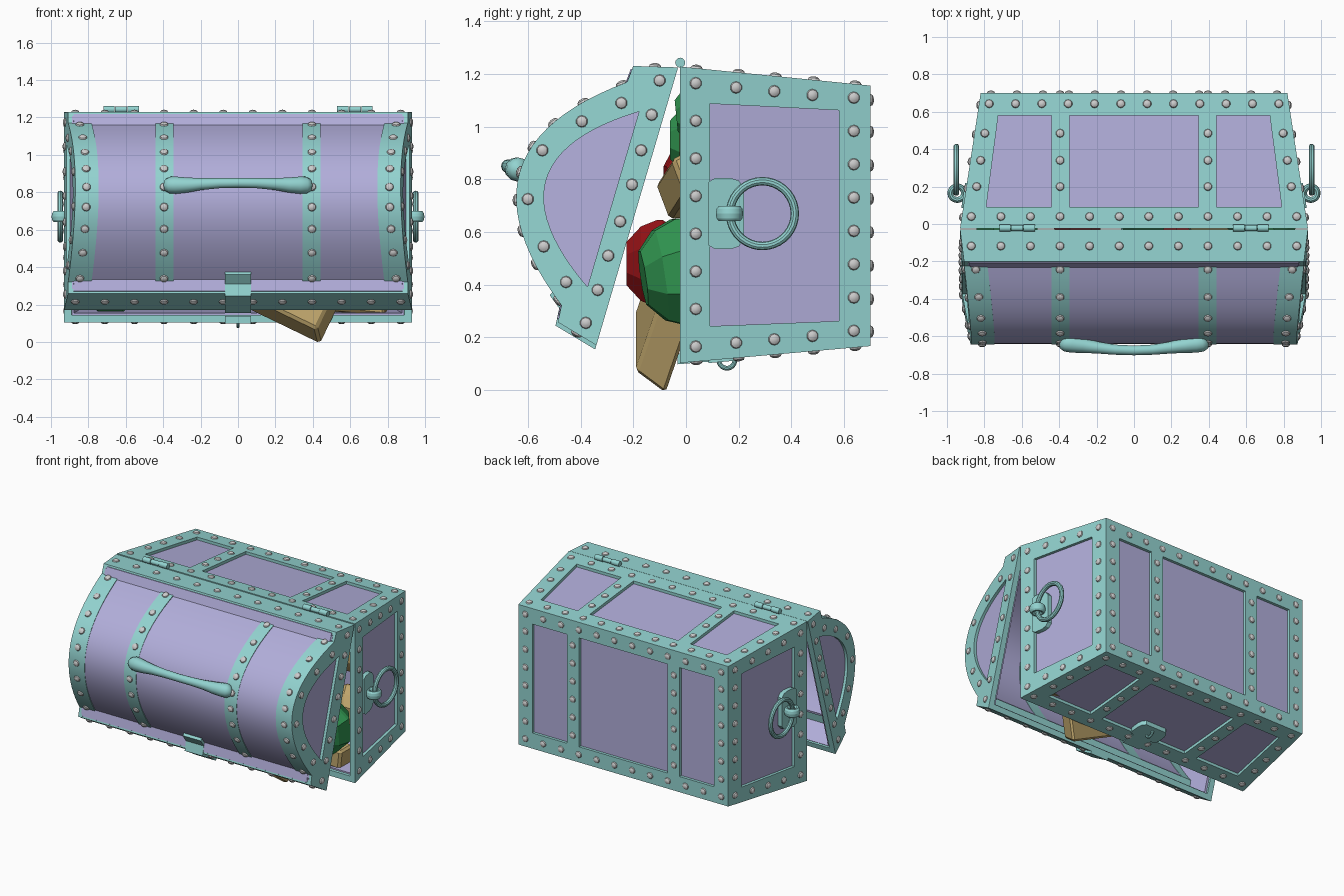
import bpy, bmesh, math, random
from mathutils import Vector as V, Matrix, Euler

if "Cube" in bpy.data.objects:
    bpy.data.objects.remove(bpy.data.objects["Cube"])

def mat(name, c):
    m = bpy.data.materials.new(name)
    m.diffuse_color = (*c, 1)
    m.use_nodes = True
    m.node_tree.nodes["Principled BSDF"].inputs["Base Color"].default_value = m.diffuse_color
    return m
TEAL = mat("teal", (.29, .65, .63))
PURPLE = mat("lilac", (.44, .42, .70))
GOLD = mat("gold", (.52, .38, .15))
GREEN = mat("green", (.03, .30, .08))
RED = mat("red", (.30, .006, .008))

def smooth(o):
    bpy.ops.object.select_all(action='DESELECT')
    o.select_set(True)
    bpy.context.view_layer.objects.active = o
    bpy.ops.object.shade_smooth_by_angle(angle=math.radians(32))

def finish(bm, name, m=None, soft=True):
    bmesh.ops.remove_doubles(bm, verts=bm.verts, dist=1e-6)
    bmesh.ops.recalc_face_normals(bm, faces=bm.faces)
    me = bpy.data.meshes.new(name)
    bm.to_mesh(me)
    bm.free()
    o = bpy.data.objects.new(name, me)
    bpy.context.collection.objects.link(o)
    if m:
        me.materials.append(m)
    if soft:
        smooth(o)
    return o

def loft(bm, secs, closed=False):
    """Join equal-length cross-sections into a tube, capped unless closed."""
    rows = [[bm.verts.new(p) for p in s] for s in secs]
    n, k = len(rows), len(rows[0])
    for i in range(n if closed else n - 1):
        a, b = rows[i], rows[(i + 1) % n]
        for j in range(k):
            bm.faces.new((a[j], a[(j + 1) % k], b[(j + 1) % k], b[j]))
    if not closed:
        bm.faces.new(rows[0])
        bm.faces.new(rows[-1])

def prism(bm, pts, vec):
    pts = [V(p) for p in pts]
    loft(bm, [pts, [p + V(vec) for p in pts]])

def rivet(p, nrm, r=.023):
    q = V(nrm).normalized().to_track_quat('Z', 'Y').to_matrix().to_4x4()
    M = Matrix.Translation(p) @ q @ Matrix.Diagonal((1, 1, .6, 1))
    bmesh.ops.create_uvsphere(rivets, u_segments=10, v_segments=6, radius=r, matrix=M)

def spread(a, b, n):
    return [a + (b - a) * i / (n - 1) for i in range(n)]

frame, panels, rivets = bmesh.new(), bmesh.new(), bmesh.new()

# ---- body: tapered box with its open side facing the front ----
Y0, Y1, T = -.023, .70, .04
def hx(y): return .93 - .11 * (y - Y0) / (Y1 - Y0)
def zz(y, k):
    t = (y - Y0) / (Y1 - Y0)
    return 1.228 - .072 * t if k > 0 else .103 + .064 * t

def panel(quad, inward):
    c = sum((V(p) for p in quad), V()) / 4
    prism(panels, [c + (V(p) - c) * .95 + V(inward) * .02 for p in quad], V(inward) * .03)

ya, yb = Y0 + .115, Y1 - .12
for k in (1, -1):
    # upper and lower walls
    f = lambda x, y: (x, y, zz(y, k))
    d = V((0, 0, -k * T))
    for a, b in ((Y0, ya), (yb, Y1)):
        prism(frame, [f(-hx(a), a), f(hx(a), a), f(hx(b), b), f(-hx(b), b)], d)
    for s in (1, -1):
        prism(frame, [f(s * hx(Y0), Y0), f(s * hx(Y1), Y1), f(s * (hx(Y1) - .11), Y1), f(s * (hx(Y0) - .125), Y0)], d)
        prism(frame, [f(s * .345, Y0), f(s * .44, Y0), f(s * .44, Y1), f(s * .345, Y1)], d)
        for y in (.2, .34, .485):
            rivet(f(s * .395, y), (0, .1, k))
            rivet(f(s * (hx(y) - .055), y), (0, .1, k))
    panel([f(-hx(Y0), Y0), f(hx(Y0), Y0), f(hx(Y1), Y1), f(-hx(Y1), Y1)], (0, 0, -k))
    for x in spread(-.87, .87, 12):
        rivet(f(x, .04), (0, .1, k))
        rivet(f(x * .89, .643), (0, .1, k))
    # end walls
    g = lambda y, z: (k * hx(y), y, z)
    d = V((-k * T, 0, 0))
    for a, b in ((Y0, ya), (yb, Y1)):
        prism(frame, [g(a, zz(a, -1)), g(b, zz(b, -1)), g(b, zz(b, 1)), g(a, zz(a, 1))], d)
    for s in (1, -1):
        prism(frame, [g(Y0, zz(Y0, s)), g(Y1, zz(Y1, s)), g(Y1, zz(Y1, s) - s * .1), g(Y0, zz(Y0, s) - s * .135)], d)
        for y in (.19, .335, .48):
            rivet(g(y, zz(y, s) - s * .058), (k, .15, 0))
    panel([g(Y0, zz(Y0, -1)), g(Y1, zz(Y1, -1)), g(Y1, zz(Y1, 1)), g(Y0, zz(Y0, 1))], (-k, 0, 0))
    for i in range(8):
        rivet(g(.037, .165 + i / 7), (k, .15, 0))
        rivet(g(.637, .225 + .885 * i / 7), (k, .15, 0))
# back wall
h, zl, zh = .82, zz(Y1, -1), zz(Y1, 1)
def back(x0, x1, z0, z1): return [(x0, Y1, z0), (x1, Y1, z0), (x1, Y1, z1), (x0, Y1, z1)]
for q in (back(-h, h, zl, zl + .11), back(-h, h, zh - .11, zh), back(-h, -h + .11, zl, zh),
          back(h - .11, h, zl, zh), back(.345, .44, zl, zh), back(-.44, -.345, zl, zh)):
    prism(frame, q, (0, -T, 0))
panel(back(-h, h, zl, zh), (0, -1, 0))
for z in (zl + .055, zh - .055):
    for x in spread(-.765, .765, 12):
        rivet((x, Y1, z), (0, 1, 0))
for z in spread(.345, .98, 6):
    for x in (-.765, -.395, .395, .765):
        rivet((x, Y1, z), (0, 1, 0))
finish(frame, "body_frame", TEAL)
finish(panels, "body_panels", PURPLE)

# ---- lid: arched shell hanging open; u runs down the opening, n outwards ----
def L(x, u, n): return V((x, -.03 - .282 * u - .959 * n, 1.225 - .959 * u + .282 * n))
def e(n): return .93 - .13 * n
def arc(t): return (.55 + .442 * t, .17 + .295 * (1 - t * t))
ts = spread(-1, 1, 25)
P = [(0, 0), (.043, .165)] + [arc(t) for t in ts] + [(1.057, .165), (1.1, 0)]
def sc(p, s, lift=0): return (.55 + (p[0] - .55) * s, p[1] * s + lift)

def sweep(bm, prof, xa, xb, so=1, si=.93, lift=0):
    secs = []
    for p in prof:
        o, i = sc(p, so, lift), sc(p, si, lift)
        a, b = xa(p[1]), xb(p[1])
        secs.append([L(a, *o), L(b, *o), L(b, *i), L(a, *i)])
    loft(bm, secs)

lid, shell = bmesh.new(), bmesh.new()
for s in (1, -1):
    sweep(lid, P, lambda n: s * .345, lambda n: s * .44)
    sweep(lid, P, lambda n: s * (e(n) - .125), lambda n: s * e(n))
    # end frame around the recessed half-round panel
    inner = [(.55 + .347 * t, .095 + .265 * (1 - t * t)) for t in ts]
    inner = [inner[0]] * 2 + inner + [inner[-1]] * 2
    secs = []
    for o, i in zip(P, inner):
        secs.append([L(s * e(o[1]), *o), L(s * e(i[1]), *i), L(s * (e(i[1]) - T), *i), L(s * (e(o[1]) - T), *o)])
    loft(lid, secs, True)
    prof = [sc(p, .95, .012) for p in P]
    loft(shell, [[L(s * (e(n) - d), u, n) for u, n in prof] for d in (.02, .055)])
    # rivets on the arch and the ends
    for t in spread(-.97, .97, 9):
        u, n = arc(t)
        nrm = L(0, .59 * t, .442) - L(0, 0, 0)
        for x in (.395, e(n) - .06):
            rivet(L(s * x, u, n), nrm)
    for y, z in ((-.1, 1.175), (-.245, 1.09), (-.395, 1.02), (-.545, .91), (-.6, .725), (-.54, .545), (-.455, .41),
                 (-.38, .255), (-.13, 1.045), (-.17, .91), (-.205, .78), (-.25, .64), (-.295, .51), (-.335, .38)):
        n = -.959 * (y + .03) + .282 * (z - 1.225)
        rivet((s * e(n), y, z), (s, -.1, 0))
for prof in (P[:3], P[-3:]):
    sweep(lid, prof, lambda n: -e(n), e)
sweep(shell, P, lambda n: -e(n) + .03, lambda n: e(n) - .03, .975, .92, .01)
for x in spread(-.87, .87, 12):
    rivet(L(x, .022, .085), L(0, -1, .25) - L(0, 0, 0))
    rivet(L(x, 1.078, .085), L(0, 1, .25) - L(0, 0, 0))
finish(lid, "lid_frame", TEAL)
finish(shell, "lid_panels", PURPLE)
finish(rivets, "rivets")

# ---- fittings ----
hasp = bmesh.new()
sweep(hasp, P[-4:], lambda n: -.07, lambda n: .07, 1.03, .97)
prism(hasp, [(-.07, -.032, .098), (.07, -.032, .098), (.07, .09, .108), (-.07, .09, .108)], (0, 0, .04))
finish(hasp, "hasp", TEAL)

def torus(name, loc, rot, R, r, sz=1):
    bpy.ops.mesh.primitive_torus_add(location=loc, rotation=rot, major_radius=R, minor_radius=r,
                                     major_segments=36, minor_segments=10)
    o = bpy.context.object
    o.name, o.scale.z = name, sz
    o.data.materials.append(TEAL)
    smooth(o)

plate = [(.085, .12), (.11, .135), (.17, .135), (.2, .125), (.22, .1)]
plate = plate + [(a, -b) for a, b in reversed(plate)]
plates = bmesh.new()
for s, side in ((1, "right"), (-1, "left")):
    prism(plates, [(s * (hx(y) - .03), y, .67 + w) for y, w in plate], (s * .04, 0, 0))
    torus(side + "_ring", (s * .95, .29, .67), (0, math.pi / 2, 0), .123, .016)
    torus(side + "_ring_loop", (s * .945, .165, .67), (0, 0, 0), .036, .016, 1.9)
prism(plates, [(w * .8, y, zz(y, -1) + .03) for y, w in plate], (0, 0, -.04))
finish(plates, "ring_plates", TEAL)
torus("lock_staple", (0, .155, .113), (0, math.pi / 2, 0), .03, .009)

def tube(name, pts, m):
    cu = bpy.data.curves.new(name, 'CURVE')
    cu.dimensions, cu.bevel_depth, cu.bevel_resolution, cu.use_fill_caps = '3D', 1, 4, True
    sp = cu.splines.new('POLY')
    sp.points.add(len(pts) - 1)
    for q, (p, r) in zip(sp.points, pts):
        q.co, q.radius = (*p, 1), r
    o = bpy.data.objects.new(name, cu)
    bpy.context.collection.objects.link(o)
    cu.materials.append(m)

half = [(.392, -.628, .838, .012), (.385, -.632, .838, .034), (.365, -.637, .838, .045), (.33, -.642, .838, .046),
        (.27, -.65, .839, .04), (.2, -.66, .844, .032), (.1, -.672, .849, .027)]
tube("lid_handle", [((-x, y, z), r) for x, y, z, r in half] + [((0, -.676, .85), .026)]
     + [((x, y, z), r) for x, y, z, r in reversed(half)], TEAL)

for s in (1, -1):
    for a, b, r in ((.53, .59, .019), (.593, .657, .016), (.66, .72, .019)):
        tube("hinge_barrel", [((s * a, -.022, 1.243), r), ((s * b, -.022, 1.243), r)], TEAL)

# ---- treasure ----
def gem(m, loc, r, rot=(0, 0, 0), stretch=1, n=8):
    bm = bmesh.new()
    loft(bm, [[(k * r * stretch * math.cos(2 * math.pi * (i + .5) / n), k * r * math.sin(2 * math.pi * (i + .5) / n), z * r)
               for i in range(n)] for k, z in ((.5, .75), (.85, .45), (1, .1), (1, 0), (.7, -.45), (.12, -.9))])
    o = finish(bm, "gem", m, False)
    o.location = loc
    o.rotation_euler = (math.pi / 2 + rot[0], rot[1], rot[2])

def ingot(loc, size, rot):
    bm = bmesh.new()
    a, b, c = (v / 2 for v in size)
    loft(bm, [[(x * k * a, y, z * k * c) for x, z in ((-1, -1), (1, -1), (1, 1), (-1, 1))] for y, k in ((b, 1), (-b, .82))])
    bmesh.ops.bevel(bm, geom=bm.edges[:], offset=.014, segments=1, affect='EDGES')
    o = finish(bm, "gold_bar", GOLD, False)
    o.location, o.rotation_euler = loc, rot
    return o

bar = ingot((.24, -.09, .29), (.62, .13, .34), (-.3, .45, 0))
bpy.context.view_layer.update()
bar.location.z -= min((bar.matrix_world @ v.co).z for v in bar.data.vertices)
ingot((.5, -.0, .78), (.4, .13, .18), (.3, -.3, .2))
ingot((.66, .06, .22), (.3, .12, .16), (0, .1, .1))
ingot((-.25, .06, .45), (.5, .14, .2), (.1, .5, 0))
ingot((-.6, .1, .75), (.4, .14, .2), (.2, -.4, .2))
gem(RED, (.28, -.09, .48), .18)
gem(GREEN, (.66, .0, .45), .22, (.15, 0, .1))
gem(GREEN, (.6, .06, 1.05), .13, (.1, 0, 0), 1.3)
gem(GREEN, (-.68, .0, .33), .18, (.1, 0, -.1))
gem(RED, (.35, .08, .93), .14)
gem(RED, (-.3, .05, .8), .16, (.2, 0, .2))
gem(GREEN, (.05, .06, .95), .16)
gem(RED, (-.65, .1, 1.02), .12)
# buried pile behind the visible pieces
random.seed(4)
for i in range(12):
    gem((RED, GREEN, GOLD)[i % 3], (-.66 + .265 * (i % 6), .34, .42 + .45 * (i // 6)), random.uniform(.17, .21),
        (random.uniform(-.4, .4), random.uniform(-.4, .4), random.uniform(-.4, .4)))
